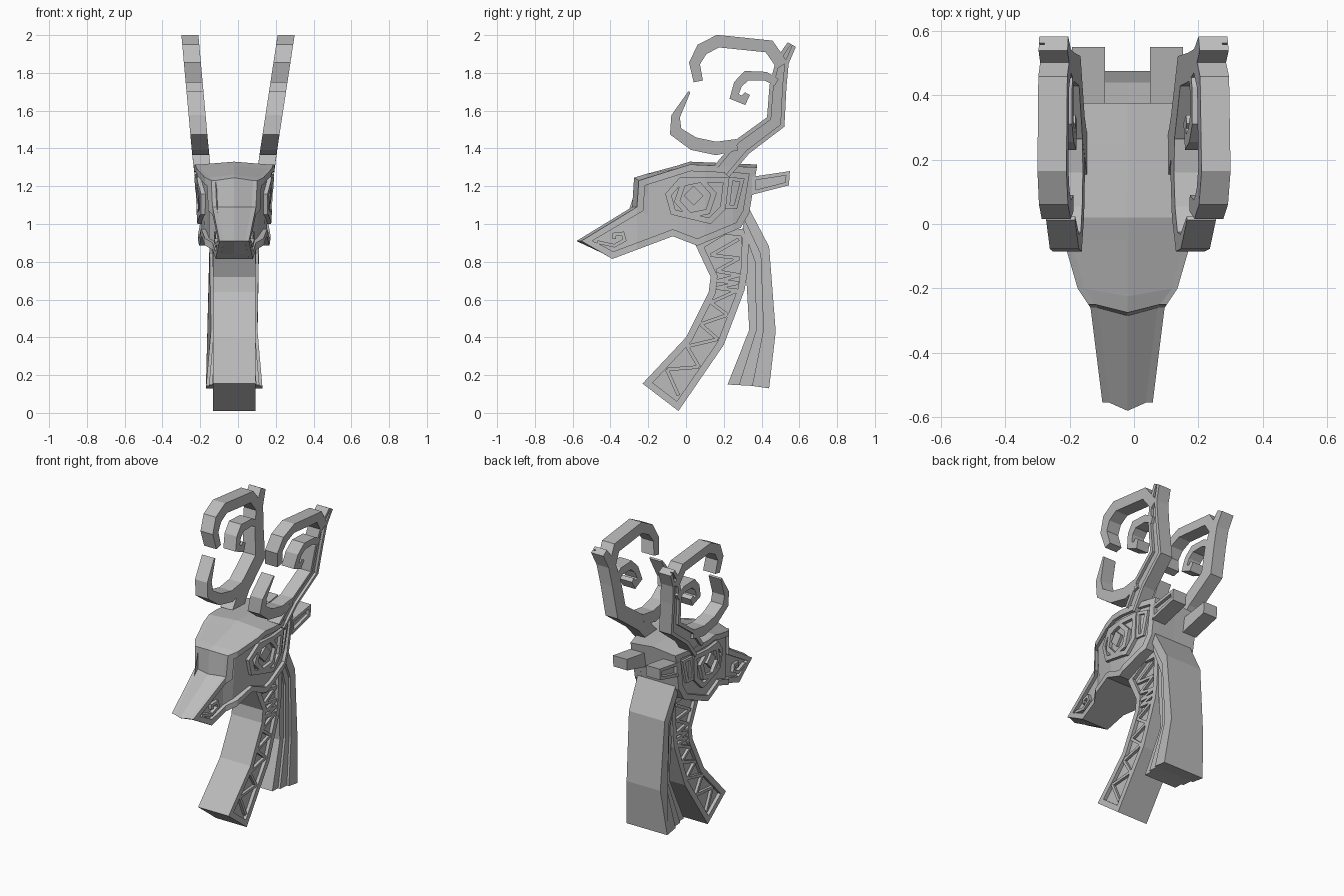
import bpy, bmesh, math
from mathutils import Vector

if "Cube" in bpy.data.objects:
    bpy.data.objects.remove(bpy.data.objects["Cube"])

grey = bpy.data.materials.new("stone_grey")
grey.use_nodes = True
grey.diffuse_color = (0.5, 0.5, 0.5, 1)
grey.node_tree.nodes["Principled BSDF"].inputs["Base Color"].default_value = (0.5, 0.5, 0.5, 1)


def lerp_table(t, table):
    for (a, va), (b, vb) in zip(table, table[1:]):
        if t <= b:
            return va + (vb - va) * max(0, (t - a) / (b - a))
    return table[-1][1]


def centre(z):
    return lerp_table(z, [(1.35, -0.02), (2.0, 0)])


def ribbon(path, a, b, closed=False):
    """Quads between two mitred offsets of a side-plane path."""
    pts = [Vector(p) for p in path]
    n = len(pts)
    a = a if isinstance(a, list) else [a] * n
    b = b if isinstance(b, list) else [b] * n
    left, right = [], []
    for i, p in enumerate(pts):
        normals = []
        for j in (i - 1, i):
            if closed or 0 <= j < n - 1:
                d = (pts[(j + 1) % n] - pts[j % n]).normalized()
                normals.append(Vector((-d.y, d.x)))
        m = (normals[0] + normals[-1]) / max(0.6, 1 + normals[0].dot(normals[-1]))
        left.append(tuple(p + m * a[i]))
        right.append(tuple(p + m * b[i]))
    return [[left[i], right[i], right[(i + 1) % n], left[(i + 1) % n]]
            for i in range(n if closed else n - 1)]


def slab(name, polys, inner, outer, sides=(1, -1), cuts=(), ridge=None):
    """Side-plane polygons given thickness between two width functions."""
    bm = bmesh.new()
    for side in sides:
        part = bmesh.new()
        verts, edges = {}, set()

        def vert(p, x):
            key = (round(p[0], 5), round(p[1], 5), x)
            if key not in verts:
                verts[key] = part.verts.new((x, p[0], p[1]))
            return verts[key]

        for poly in polys:
            part.faces.new([vert(p, 0) for p in poly])
            part.faces.new([vert(p, 1) for p in reversed(poly)])
            edges |= {(vert(p, 0), vert(q, 0), vert(p, 1), vert(q, 1))
                      for p, q in zip(poly, poly[1:] + poly[:1])}
        pairs = {(e[0], e[1]) for e in edges}
        for p, q, p1, q1 in edges:
            if (q, p) not in pairs:
                part.faces.new([q, p, p1, q1])
        planes = [((0, y, 0), (0, 1, 0)) for y in cuts]
        if cuts:
            bmesh.ops.triangulate(part, faces=[f for f in part.faces if len(f.verts) > 4])
        if ridge:
            planes.append(((0.5, 0, 0), (1, 0, 0)))
        for co, no in planes:
            bmesh.ops.bisect_plane(part, geom=part.verts[:] + part.edges[:] + part.faces[:],
                                   dist=1e-5, plane_co=co, plane_no=no)
        for v in part.verts:
            _, y, z = v.co
            lo, hi = inner(y, z), outer(y, z)
            x = lo + (hi - lo) * v.co.x
            if ridge and abs(x) < 1e-4:
                ridge(v)
            v.co.x = side * x + centre(z)
        bmesh.ops.recalc_face_normals(part, faces=part.faces)
        temp = bpy.data.meshes.new("part")
        part.to_mesh(temp)
        part.free()
        bm.from_mesh(temp)
        bpy.data.meshes.remove(temp)
    mesh = bpy.data.meshes.new(name)
    bm.to_mesh(mesh)
    bm.free()
    mesh.materials.append(grey)
    obj = bpy.data.objects.new(name, mesh)
    bpy.context.collection.objects.link(obj)
    return obj


def less(f, d):
    return lambda y, z: f(y, z) - d


def solid(name, poly, half, cuts=(), ridge=None):
    slab(name, [poly], lambda y, z: -half(y, z), half, (1,), cuts, ridge)


# Head: core block, raised border and eye relief
HEAD_W = [(-0.58, 0.075), (-0.26, 0.115), (-0.2, 0.155), (-0.05, 0.19),
          (0.1, 0.205), (0.25, 0.19), (0.38, 0.155)]
CUTS = [t[0] for t in HEAD_W[1:-1]]


def head_w(y, z):
    return lerp_table(y, HEAD_W) + 0.06 * (z - 1.15) * (y > -0.2)


def head_ridge(v):
    if v.co.z > 1.15:
        v.co.z += 0.015
    if v.co.y < -0.2 and v.co.z > 0.88:
        v.co.y -= 0.025


head = [(-0.555, 0.91), (-0.435, 0.842), (-0.39, 0.815), (-0.07, 0.935), (0.06, 0.885),
        (0.29, 0.98), (0.335, 1.06), (0.375, 1.3), (0.02, 1.315), (-0.25, 1.23), (-0.26, 1.09)]
solid("head", head, less(head_w, 0.022), CUTS, head_ridge)


def head_relief(name, path, a, b, closed=True, drop=0):
    slab(name, ribbon(path, a, b, closed), less(head_w, 0.05), less(head_w, drop), cuts=CUTS)


def ngon(y, z, r, n, turn=0.0):
    return [(y + r * math.cos(turn + math.tau * i / n), z + r * math.sin(turn + math.tau * i / n))
            for i in range(n)]


head_relief("head_border", head, 0, 0.035)
socket = [(-0.11, 1.16), (-0.08, 1.05), (0.13, 1.0), (0.21, 1.08), (0.23, 1.25), (-0.03, 1.25)]
head_relief("eye_socket", socket, 0, 0.03)
head_relief("eye_ring", ngon(0.05, 1.14, 0.115, 6, 0.2), 0, 0.028)
slab("eye", [ngon(0.04, 1.15, 0.052, 4)], less(head_w, 0.05), less(head_w, 0.004))
head_relief("cheek_plate", [(0.21, 1.08), (0.27, 1.08), (0.31, 1.24), (0.23, 1.25)],
            0, 0.02, True, 0.008)
head_relief("nostril_curl", [(-0.47, 0.905), (-0.38, 0.885), (-0.325, 0.915), (-0.335, 0.95),
                             (-0.38, 0.945), (-0.38, 0.92)], 0.009, -0.009, False)

# Ears
ear = [(0.35, 1.155), (0.545, 1.205), (0.55, 1.28), (0.35, 1.25)]
slab("ears", [ear], lambda y, z: 0.07, lambda y, z: 0.15)
slab("ear_borders", ribbon(ear, 0, 0.02, True), lambda y, z: 0.13, lambda y, z: 0.172)


# Neck with lattice panels
def neck_w(y, z):
    return 0.112


front = [(-0.23, 0.155), (0.0, 0.4), (0.12, 0.64), (0.13, 0.72), (0.05, 0.89)]
back = [(-0.04, 0.01), (0.2, 0.36), (0.31, 0.65), (0.325, 0.74), (0.335, 0.97)]
neck = back + [(0.2, 0.98)] + front[::-1]
solid("neck", neck, less(neck_w, 0.022))
slab("neck_border", ribbon(neck, 0, 0.036, True), less(neck_w, 0.05), neck_w)


def along(line, t):
    s = min(int(t * 4), 3)
    return Vector(line[s]).lerp(Vector(line[s + 1]), t * 4 - s)


zigzag = []
for i in range(17):
    t = 0.04 + 0.92 * i / 16
    f, b = along(front, t), along(back, t)
    zigzag.append(tuple(f.lerp(b, 0.2 if i % 2 else 0.8)))
slab("neck_lattice", [q for s in zip(zigzag, zigzag[1:]) for q in ribbon(s, 0.009, -0.009)],
     less(neck_w, 0.05), less(neck_w, 0.004))


# Mane: three stepped strands
def mane_w(y, z):
    return lerp_table(z, [(0.13, 0.15), (0.45, 0.122), (0.85, 0.13), (1.06, 0.14)])


lines = [[(0.22, 0.15), (0.335, 0.44), (0.32, 0.7), (0.29, 0.93)],
         [(0.28, 0.147), (0.372, 0.44), (0.365, 0.8), (0.3, 0.98)],
         [(0.35, 0.143), (0.41, 0.44), (0.395, 0.84), (0.31, 1.02)],
         [(0.44, 0.13), (0.475, 0.43), (0.44, 0.88), (0.33, 1.09)]]
for i, strand in enumerate(("front", "middle", "rear")):
    solid("mane_" + strand, lines[i] + lines[i + 1][::-1], less(mane_w, 0.03 - 0.015 * i))


# Antlers lean outward with height
def antler_out(y, z):
    return 0.215 + 0.121 * (z - 1.3)


def antler(name, points, rims=0):
    path = [p[:2] for p in points]
    w = [p[2] / 2 for p in points]
    slab(name, ribbon(path, w, [-k for k in w]), less(antler_out, 0.09),
         less(antler_out, 0.018 if rims else 0))
    if rims:
        lip = [k - 0.022 for k in w]
        quads = ribbon(path, w, lip) + ribbon(path, [-k for k in lip], [-k for k in w])
        slab(name + "_rims", quads, less(antler_out, 0.05), antler_out)


antler("antler_beams", [(0.19, 1.28, 0.1), (0.3, 1.41, 0.1), (0.475, 1.54, 0.095),
                        (0.487, 1.73, 0.09), (0.51, 1.86, 0.07), (0.56, 1.95, 0.05)], 1)
antler("front_tines", [(0.27, 1.42, 0.06), (0.16, 1.4, 0.07), (0.04, 1.425, 0.07),
                       (-0.055, 1.49, 0.06), (-0.055, 1.57, 0.045), (0.018, 1.7, 0.012)])
antler("top_curls", [(0.51, 1.84, 0.065), (0.44, 1.94, 0.065), (0.17, 1.968, 0.065),
                     (0.085, 1.925, 0.065), (0.045, 1.85, 0.055), (0.065, 1.755, 0.05)])
antler("middle_curls", [(0.48, 1.75, 0.04), (0.42, 1.783, 0.045), (0.32, 1.785, 0.05),
                        (0.275, 1.74, 0.045), (0.255, 1.675, 0.04), (0.305, 1.655, 0.04),
                        (0.325, 1.69, 0.03)])
